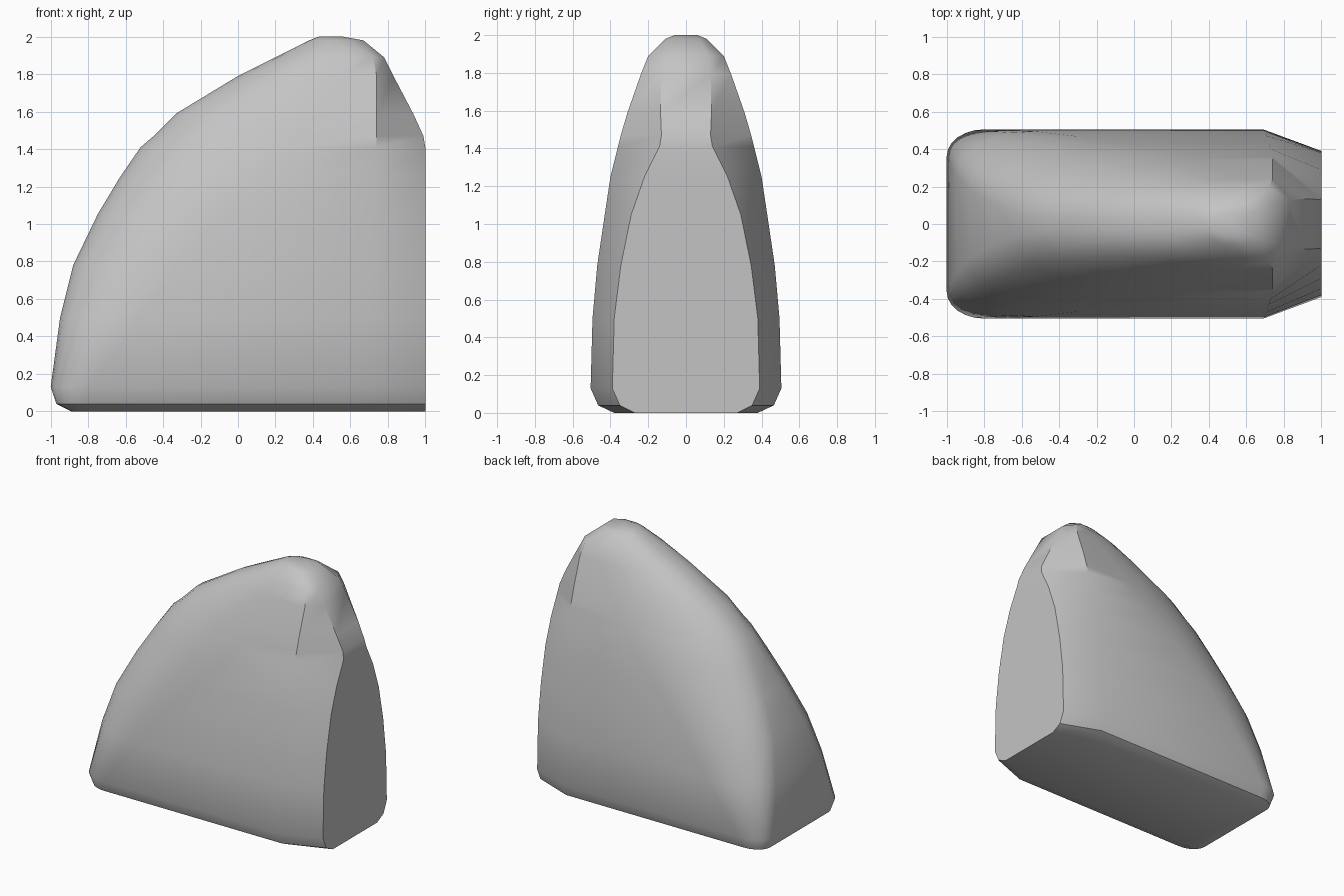
import bpy, bmesh, math

cube = bpy.data.objects.get("Cube")
if cube:
    bpy.data.objects.remove(cube)

grey = bpy.data.materials.new("plain grey")
grey.use_nodes = True
colour = (0.55, 0.55, 0.55, 1)
grey.diffuse_color = colour
grey.node_tree.nodes["Principled BSDF"].inputs["Base Color"].default_value = colour

# Horizontal slices: height, nose x, nose rounding, half width,
# shoulder x, flat end x, flat end half width
LEVELS = [
    (0.00, -0.89, 0.12, 0.38, 0.70, 1.00, 0.27),
    (0.04, -0.97, 0.15, 0.465, 0.70, 1.00, 0.35),
    (0.13, -1.00, 0.20, 0.505, 0.69, 1.00, 0.39),
    (0.50, -0.95, 0.42, 0.495, 0.70, 1.00, 0.38),
    (0.78, -0.88, 0.56, 0.47, 0.71, 1.00, 0.345),
    (1.05, -0.75, 0.68, 0.43, 0.72, 1.00, 0.29),
    (1.25, -0.63, 0.75, 0.40, 0.73, 1.00, 0.22),
    (1.41, -0.52, 0.78, 0.36, 0.74, 1.00, 0.14),
    (1.47, -0.45, 0.78, 0.345, 0.74, 0.99, 0.13),
    (1.59, -0.33, 0.74, 0.31, 0.74, 0.935, 0.135),
    (1.79, 0.00, 0.55, 0.24, 0.74, 0.83, 0.13),
    (1.89, 0.20, 0.40, 0.20, 0.72, 0.78, 0.12),
    (1.98, 0.38, 0.14, 0.11, 0.60, 0.67, 0.07),
    (2.00, 0.43, 0.06, 0.06, 0.52, 0.56, 0.04),
]
STEPS = 6


def slice_points(z, nose, rounding, width, shoulder, end, end_width):
    """One closed ring: flat nose, round corners, sides and tapered end."""
    flat = width * max(0.12, 0.78 - 0.5 * z)
    corner = []
    for i in range(STEPS + 1):
        a = math.pi / 2 * i / STEPS
        corner.append((nose + rounding * (1 - math.sin(a)),
                       flat + (width - flat) * math.cos(a)))
    half = [(end, end_width), (shoulder, width)] + corner
    ring = half + [(x, -y) for x, y in reversed(half)]
    return [(x, y, z) for x, y in ring]


# Skin the slices into one closed body
bm = bmesh.new()
rings = [[bm.verts.new(p) for p in slice_points(*level)] for level in LEVELS]
count = len(rings[0])
for low, high in zip(rings, rings[1:]):
    for i in range(count):
        j = (i + 1) % count
        bm.faces.new((low[i], low[j], high[j], high[i]))
bm.faces.new(rings[0])
bm.faces.new(rings[-1])
bmesh.ops.recalc_face_normals(bm, faces=bm.faces)

mesh = bpy.data.meshes.new("wedge_body")
bm.to_mesh(mesh)
bm.free()
mesh.materials.append(grey)
body = bpy.data.objects.new("wedge_body", mesh)
bpy.context.collection.objects.link(body)
bpy.context.view_layer.objects.active = body
body.select_set(True)
bpy.ops.object.shade_smooth_by_angle(angle=math.radians(39))
